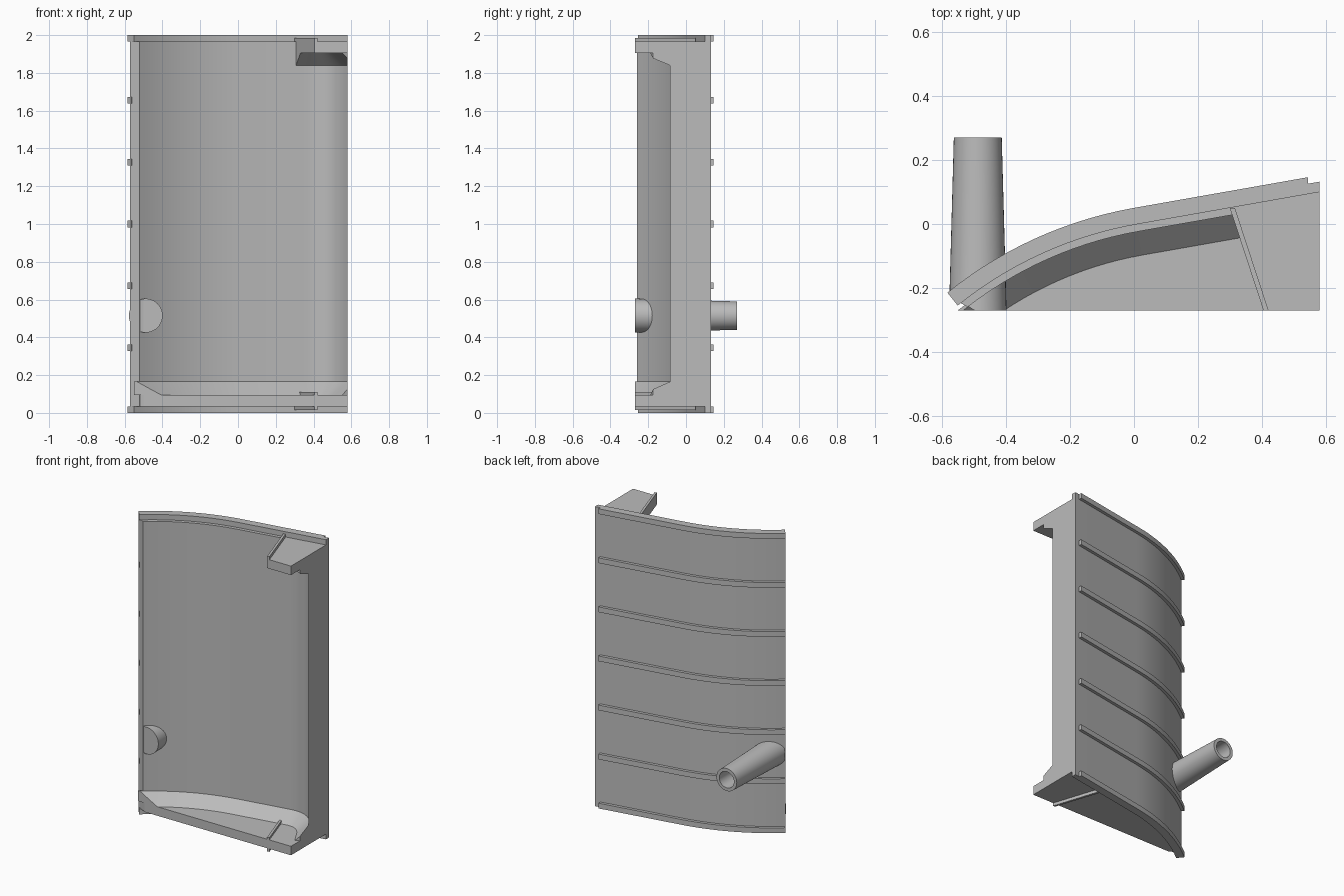
import bpy, bmesh, math
from mathutils import Vector

if "Cube" in bpy.data.objects:
    bpy.data.objects.remove(bpy.data.objects["Cube"], do_unlink=True)

grey = bpy.data.materials.new("plain_grey")
grey.use_nodes = True
COLOUR = (0.5, 0.5, 0.5, 1)
grey.diffuse_color = COLOUR
grey.node_tree.nodes["Principled BSDF"].inputs["Base Color"].default_value = COLOUR

CENTRE, RADIUS = Vector((0.224, -1.22)), 1.29
SIDE, FRONT, SLOPE = 0.58, -0.27, math.radians(10)


def curve(depth, start=128.8, end_x=SIDE, steps=14):
    """Plan curve: an arc that runs into a straight, set in by depth."""
    pts = []
    for i in range(steps + 1):
        a = math.radians(start + (100 - start) * i / steps)
        pts.append(CENTRE + (RADIUS - depth) * Vector((math.cos(a), math.sin(a))))
    p = pts[-1]
    pts.append(Vector((end_x, p.y + (end_x - p.x) * math.tan(SLOPE))))
    return pts


def finish(bm, name):
    bmesh.ops.recalc_face_normals(bm, faces=bm.faces)
    mesh = bpy.data.meshes.new(name)
    bm.to_mesh(mesh)
    bm.free()
    mesh.materials.append(grey)
    ob = bpy.data.objects.new(name, mesh)
    bpy.context.collection.objects.link(ob)
    bpy.ops.object.select_all(action='DESELECT')
    ob.select_set(True)
    bpy.context.view_layer.objects.active = ob
    bpy.ops.object.shade_smooth_by_angle(angle=math.radians(25))
    return ob


def loft(rings, closed=False):
    """Skin a list of point rings; cap the ends or join them."""
    bm = bmesh.new()
    rows = [[bm.verts.new(p) for p in ring] for ring in rings]
    n = len(rows[0])
    pairs = list(zip(rows, rows[1:]))
    for a, b in pairs:
        for i in range(n):
            j = (i + 1) % n
            bm.faces.new((a[i], a[j], b[j], b[i]))
    bm.faces.new(rows[0])
    bm.faces.new(rows[-1])
    return bm


def clip(bm, point, normal):
    """Cut away everything on the normal's side and cap the cut."""
    geom = bm.verts[:] + bm.edges[:] + bm.faces[:]
    cut = bmesh.ops.bisect_plane(bm, geom=geom, plane_co=point, plane_no=normal,
                                 clear_outer=True)["geom_cut"]
    edges = [e for e in cut if isinstance(e, bmesh.types.BMEdge)]
    if edges:
        bmesh.ops.contextual_create(bm, geom=edges)


def prism(name, plan, z0, z1):
    return finish(loft([[(p[0], p[1], z) for p in plan] for z in (z0, z1)]), name)


# Inner face of the wall, with the rounded thickening at the left side
inner = curve(0.075, 127.8, 0.36)
p0, p1, p2 = inner[-1], Vector((0.51, 0.063)), Vector((SIDE, -0.085))
for i in range(1, 9):
    t = i / 8
    inner.append((1 - t) ** 2 * p0 + 2 * t * (1 - t) * p1 + t * t * p2)

prism("curved_wall", curve(0.02) + inner[::-1], 0.035, 1.965)

# Rim lips above and below the wall
for name, z in (("bottom_lip", 0), ("top_lip", 1.965)):
    prism(name, curve(0.02) + curve(0.052)[::-1], z, z + 0.035)

# Outer ribs
for i in range(7):
    z = 1.965 * i / 6
    prism(f"outer_rib_{i + 1}", curve(0, end_x=0.545) + curve(0.03, end_x=0.545)[::-1],
          z, z + 0.035)

# Floor plate and the corner tongue at the top
prism("floor_plate", curve(0.06, 128) + [(SIDE, FRONT), (-0.5, FRONT)], 0.035, 0.095)
edge_a, edge_b = Vector((0.3, 0.05)), Vector((0.405, FRONT))
prism("top_tongue", [edge_a, edge_b, (SIDE, FRONT), (SIDE, 0.09)], 1.905, 1.965)

# Ridges along the tongue edge
strip = Vector((0.016, 0))
for name, z0, z1 in (("top_ridge", 1.95, 1.985), ("floor_ridge", 0.015, 0.11)):
    prism(name, [edge_a, edge_b, edge_b + strip, edge_a + strip], z0, z1)


# Sloped bevel where the wall meets the floor and the tongue
def bevel(name, z_plate, z_wall, tongue):
    path = [inner[0] + (inner[0] - inner[1])] + inner + [inner[-1] * 3 - inner[-2] * 2]
    rings = []
    for i, p in enumerate(path):
        d = (path[min(i + 1, len(path) - 1)] - path[max(i - 1, 0)]).normalized()
        n = Vector((d.y, -d.x))
        back, fore = p - n * 0.01, p + n * 0.075
        rings.append([(*back, z_plate), (*fore, z_plate), (*p, z_wall), (*back, z_wall)])
    bm = loft(rings)
    clip(bm, (0, FRONT, 0), (0, -1, 0))
    clip(bm, (SIDE, 0, 0), (1, 0, 0))
    if tongue:
        along = edge_b - edge_a
        clip(bm, (*edge_a, 0), (along.y, -along.x, 0))
    finish(bm, name)


bevel("floor_bevel", 0.095, 0.165, False)
bevel("tongue_bevel", 1.905, 1.84, True)

# Tapered spout with a blind bore, trimmed flush with the wall end
profile = [(0.09, FRONT), (0.075, 0.27), (0.054, 0.27), (0.05, -0.18)]
rings = []
for r, y in profile:
    rings.append([(-0.489 + r * math.cos(a), y, 0.515 + r * math.sin(a))
                  for a in (math.tau * k / 40 for k in range(40))])
bm = loft(rings)
clip(bm, (-0.585, -0.215, 0), (-0.055, -0.085, 0))
finish(bm, "spout")
